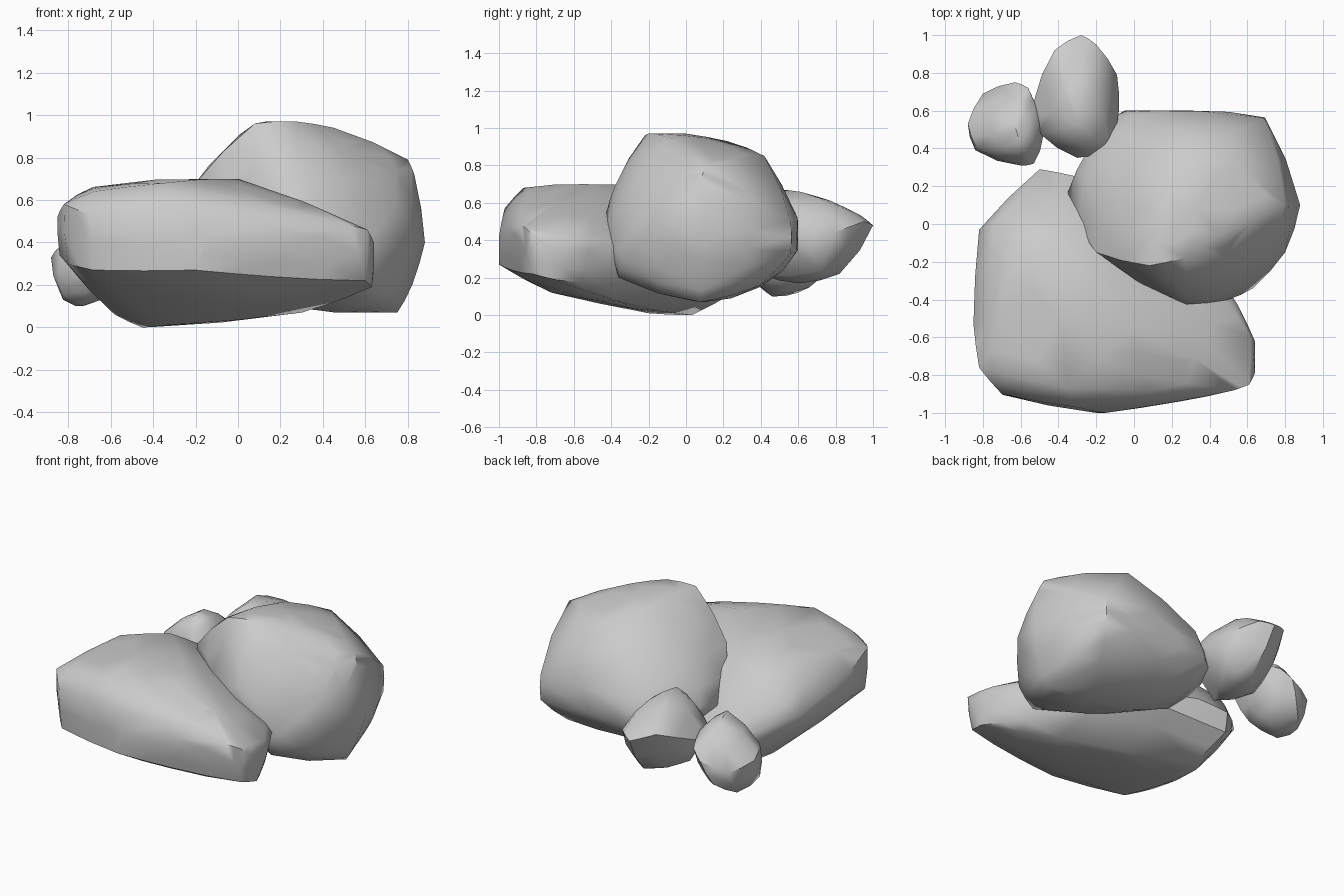
import bpy, bmesh, math
from mathutils import Vector


def hull(points):
    bm = bmesh.new()
    for p in points:
        bm.verts.new(p)
    bmesh.ops.convex_hull(bm, input=bm.verts[:])
    loose = [v for v in bm.verts if not v.link_faces]
    bmesh.ops.delete(bm, geom=loose, context='VERTS')
    bmesh.ops.recalc_face_normals(bm, faces=bm.faces[:])
    bm.normal_update()
    return bm


def rock(name, points, bulge=0.22):
    # Coarse hull, rounded by pushing out edge midpoints, then hulled again
    bm = hull(points)
    lo = [min(p[i] for p in points) for i in range(3)]
    hi = [max(p[i] for p in points) for i in range(3)]
    pts = [v.co.copy() for v in bm.verts]
    for e in bm.edges:
        a, b = e.verts
        m = (a.co + b.co) / 2
        off = Vector()
        for v in (a, b):
            off -= v.normal * (m - v.co).dot(v.normal) / 2
        m += off * bulge
        pts.append(Vector([min(max(m[i], lo[i]), hi[i]) for i in range(3)]))
    bm.free()
    bm = hull(pts)
    me = bpy.data.meshes.new(name)
    bm.to_mesh(me)
    bm.free()
    ob = bpy.data.objects.new(name, me)
    bpy.context.collection.objects.link(ob)
    bpy.ops.object.select_all(action='DESELECT')
    ob.select_set(True)
    bpy.context.view_layer.objects.active = ob
    bpy.ops.object.shade_smooth_by_angle(angle=math.radians(40))
    return ob


# Wide flat boulder: broad top, rim and keel-like underside,
# tapering to a low shoulder at the front right
rock("flat_boulder", [
    (-.68, -.57, .66), (-.68, -.80, .64), (-.35, -.87, .68), (0, -.55, .70),
    (.03, -.80, .64), (-.25, -.30, .69), (-.30, 0, .60), (-.42, -.12, .68),
    (-.68, -.28, .66), (-.66, .03, .53), (-.82, -.03, .40), (-.50, .29, .26),
    (-.50, .27, .13), (-.30, .25, .30), (-.85, -.53, .52), (-.84, -.53, .34),
    (-.82, -.76, .58), (-.80, -.76, .30), (-.70, -.90, .53), (-.68, -.90, .27),
    (-.3, -.97, .57), (-.15, -1, .42), (-.2, -1, .27), (.24, -.94, .38),
    (.15, -.93, .24), (0, -.72, .12), (-.45, .03, 0), (-.35, -.2, .01),
    (-.58, -.1, .06), (.3, -.35, .07), (.2, .1, .25),
    (.53, -.88, .48), (.61, -.85, .46), (.64, -.79, .40), (.63, -.70, .19),
    (.64, -.62, .32), (.62, -.60, .42), (.55, -.43, .38), (.48, -.40, .43),
    (.50, -.45, .16), (.60, -.82, .22), (.20, -.45, .60)], 0.12)

# Tall boulder at the back right
rock("tall_boulder", [
    (.27, -.18, .97), (.08, -.22, .96), (.20, 0, .97), (.45, -.06, .94),
    (-.05, -.05, .85), (.60, .20, .86), (.20, .22, .93), (.40, .42, .85),
    (.80, .10, .79), (-.15, .30, .66), (-.20, -.15, .68), (.28, -.43, .53),
    (.28, -.38, .69), (.50, -.30, .70), (.68, -.18, .68), (.62, -.08, .81),
    (.50, -.40, .42), (.63, -.34, .30), (.50, -.36, .20), (.10, -.33, .65),
    (.83, .08, .72), (.88, .10, .40), (.80, -.15, .50), (.76, .32, .60),
    (.82, .08, .20), (.75, .08, .07), (.43, 0, .10), (.60, .40, .16),
    (.69, .56, .33), (.69, .56, .50), (.30, .60, .35), (-.05, .60, .35),
    (0, .58, .52), (-.13, .55, .32), (-.35, .17, .42), (-.30, 0, .50),
    (-.24, .40, .45), (.15, .40, .16), (-.10, .20, .18), (.15, .12, .11)])

# Two small stones at the back left
rock("pointed_stone", [
    (-.28, 1, .48), (-.20, .95, .50), (-.42, .92, .53), (-.09, .79, .44),
    (-.30, .53, .67), (-.22, .70, .63), (-.35, .84, .58), (-.53, .65, .42),
    (-.50, .48, .45), (-.30, .35, .48), (-.12, .40, .50), (-.08, .60, .45),
    (-.26, .82, .22), (-.13, .72, .24), (-.28, .60, .17), (-.45, .60, .24),
    (-.30, .40, .22)], 0.3)
rock("small_stone", [
    (-.63, .75, .34), (-.56, .72, .40), (-.80, .69, .28), (-.88, .53, .33),
    (-.83, .40, .38), (-.60, .31, .40), (-.53, .32, .36), (-.48, .47, .44),
    (-.52, .60, .46), (-.60, .42, .55), (-.64, .55, .53), (-.83, .40, .16),
    (-.73, .46, .10), (-.80, .60, .12), (-.70, .71, .19), (-.58, .60, .18),
    (-.60, .38, .19)], 0.3)
